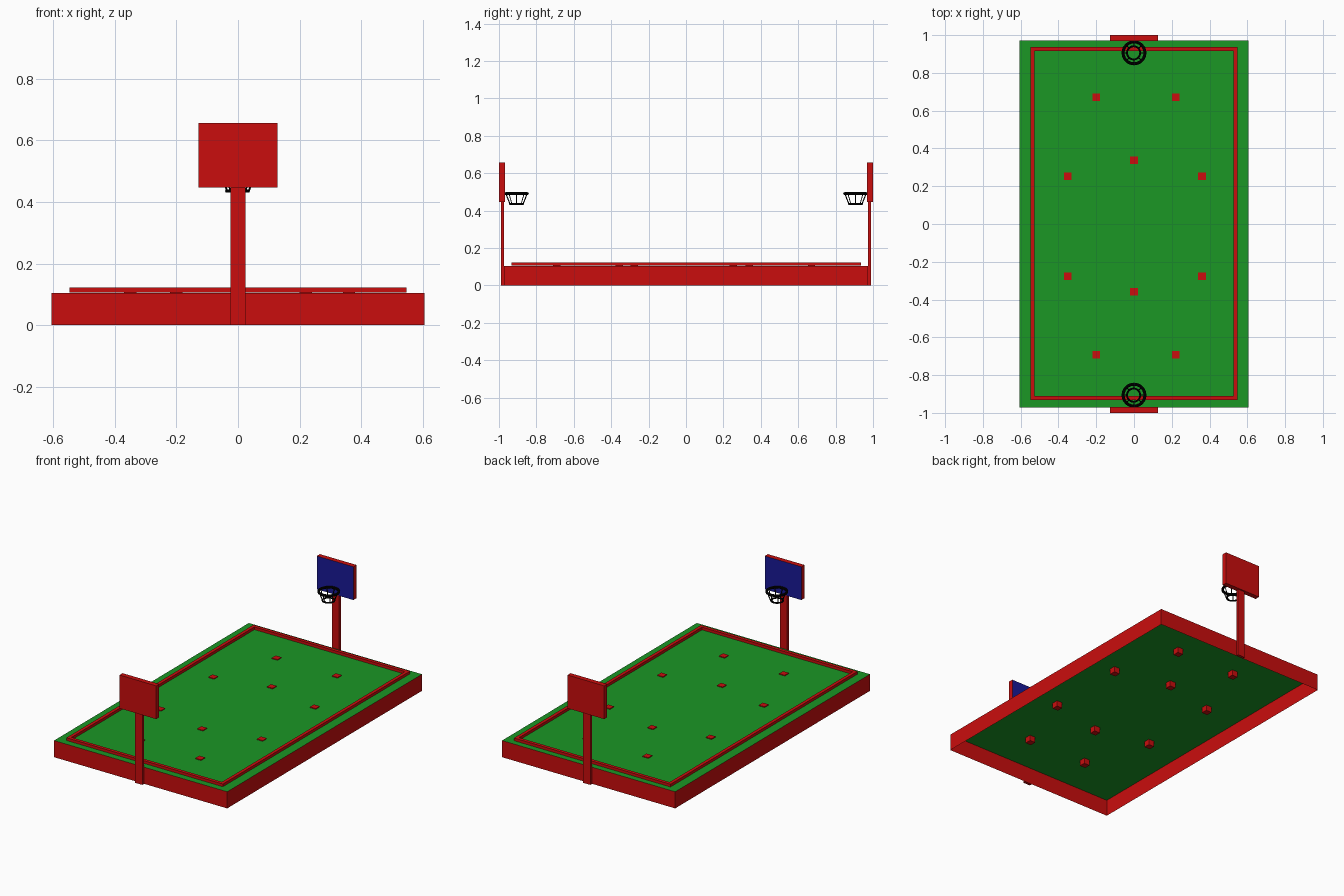
import bpy, bmesh
from math import sin, cos, tau
from mathutils import Vector

if "Cube" in bpy.data.objects:
    bpy.data.objects.remove(bpy.data.objects["Cube"])


def material(name, rgb):
    m = bpy.data.materials.new(name)
    m.diffuse_color = (*rgb, 1)
    m.use_nodes = True
    m.node_tree.nodes["Principled BSDF"].inputs["Base Color"].default_value = m.diffuse_color
    return m


RED = material("red", (0.59, 0.004, 0.004))
GREEN = material("green", (0.011, 0.31, 0.018))
BLUE = material("blue", (0.01, 0.01, 0.31))
BLACK = material("black", (0.0, 0.0, 0.0))


def finish(name, bm, *mats):
    me = bpy.data.meshes.new(name)
    bm.to_mesh(me)
    bm.free()
    for m in mats:
        me.materials.append(m)
    ob = bpy.data.objects.new(name, me)
    bpy.context.collection.objects.link(ob)
    return ob


def add_box(bm, lo, hi):
    lo, hi = Vector(lo), Vector(hi)
    verts = bmesh.ops.create_cube(bm, size=1)["verts"]
    for v in verts:
        v.co = (lo + hi) / 2 + v.co * (hi - lo)


def face_toward(bm, direction):
    bm.normal_update()
    return max(bm.faces, key=lambda f: f.normal.dot(Vector(direction)))


def box(name, lo, hi, mat):
    bm = bmesh.new()
    add_box(bm, lo, hi)
    return finish(name, bm, mat)


# Court base: an open-bottomed tray with a green top
bm = bmesh.new()
add_box(bm, (-0.605, -0.972, 0), (0.605, 0.972, 0.105))
face_toward(bm, (0, 0, 1)).material_index = 1
bmesh.ops.delete(bm, geom=[face_toward(bm, (0, 0, -1))], context='FACES_ONLY')
finish("court_base", bm, RED, GREEN)

# Raised boundary frame: inset the sheet, drop the middle, extrude the rim
bm = bmesh.new()
corners = [(-0.547, -0.932), (0.547, -0.932), (0.547, 0.936), (-0.547, 0.936)]
sheet = bm.faces.new([bm.verts.new((x, y, 0.106)) for x, y in corners])
bm.normal_update()
bmesh.ops.inset_region(bm, faces=[sheet], thickness=0.021,
                       use_boundary=True, use_even_offset=True)
bmesh.ops.delete(bm, geom=[sheet], context='FACES')
rim = bmesh.ops.extrude_face_region(bm, geom=bm.faces[:])["geom"]
bmesh.ops.translate(bm, vec=(0, 0, 0.017),
                    verts=[g for g in rim if isinstance(g, bmesh.types.BMVert)])
bmesh.ops.recalc_face_normals(bm, faces=bm.faces[:])
finish("boundary_frame", bm, RED)

# Player pegs poking through the court
pegs = [(-0.2, 0.671), (0.22, 0.671), (0, 0.337), (-0.35, 0.253), (0.36, 0.253),
        (-0.35, -0.276), (0.36, -0.276), (0, -0.358), (-0.2, -0.692), (0.22, -0.692)]
for i, (x, y) in enumerate(pegs):
    box(f"peg_{i + 1}", (x - 0.02, y - 0.02, 0.069), (x + 0.02, y + 0.02, 0.11), RED)


def ring(name, centre, radius, thickness):
    bpy.ops.mesh.primitive_torus_add(location=centre, major_radius=radius,
                                     minor_radius=thickness,
                                     major_segments=24, minor_segments=8)
    ob = bpy.context.object
    ob.name = name
    ob.data.materials.append(BLACK)
    bpy.ops.object.shade_smooth_by_angle()


# Goals at both ends
for end, s in (("front", -1), ("back", 1)):
    y0, y1 = sorted((s * 0.972, s * 0.99))
    box(f"{end}_post", (-0.025, y0, 0), (0.025, y1, 0.45), RED)

    # Backboard with a blue face toward the court
    bm = bmesh.new()
    y0, y1 = sorted((s * 0.969, s * 1.0))
    add_box(bm, (-0.128, y0, 0.447), (0.128, y1, 0.657))
    face_toward(bm, (0, -s, 0)).material_index = 1
    finish(f"{end}_backboard", bm, RED, BLUE)

    # Hoop, lower net ring and net strands
    cy = s * 0.906
    ring(f"{end}_hoop", (0, cy, 0.491), 0.058, 0.008)
    ring(f"{end}_net_ring", (-0.002, cy, 0.435), 0.035, 0.005)
    net = bpy.data.curves.new(f"{end}_net_strands", 'CURVE')
    net.dimensions = '3D'
    net.bevel_depth = 0.003
    net.bevel_resolution = 0
    net.use_fill_caps = True
    for i in range(8):
        a = tau * i / 8
        line = net.splines.new('POLY')
        line.points.add(1)
        for p, (r, z) in zip(line.points, ((0.056, 0.489), (0.035, 0.435))):
            p.co = (r * cos(a), cy + r * sin(a), z, 1)
    net.materials.append(BLACK)
    bpy.context.collection.objects.link(bpy.data.objects.new(net.name, net))
